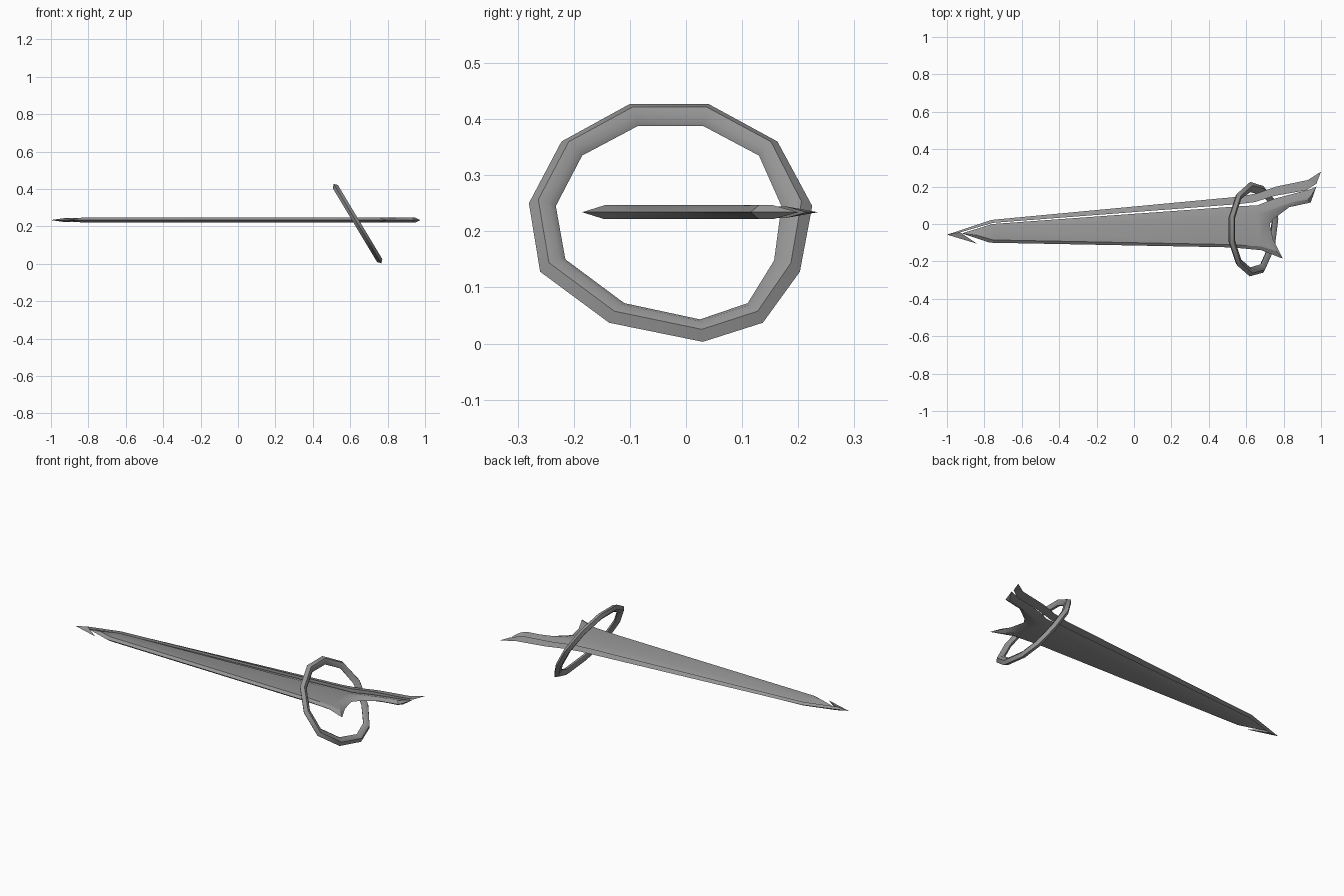
import bpy
import bmesh
import math
from mathutils import Vector

cube = bpy.data.objects.get("Cube")
if cube:
    bpy.data.objects.remove(cube)

MID_Z = 0.234
HALF = 0.0125

steel = bpy.data.materials.new("grey_steel")
steel.use_nodes = True
steel.diffuse_color = (0.3, 0.3, 0.3, 1)
steel.node_tree.nodes["Principled BSDF"].inputs["Base Color"].default_value = (0.3, 0.3, 0.3, 1)


def finish(name, bm, angle):
    """Weld, orient and shade a part, then link it to the scene."""
    bmesh.ops.remove_doubles(bm, verts=bm.verts, dist=0.0005)
    bmesh.ops.recalc_face_normals(bm, faces=bm.faces)
    mesh = bpy.data.meshes.new(name)
    bm.to_mesh(mesh)
    bm.free()
    mesh.materials.append(steel)
    obj = bpy.data.objects.new(name, mesh)
    bpy.context.collection.objects.link(obj)
    bpy.ops.object.select_all(action="DESELECT")
    obj.select_set(True)
    bpy.context.view_layer.objects.active = obj
    bpy.ops.object.shade_smooth_by_angle(angle=math.radians(angle))
    return obj


def loop(bm, points, z):
    return [bm.verts.new((x, y, z)) for x, y in points]


def bridge(bm, a, b, closed=True):
    n = len(a)
    for i in range(n if closed else n - 1):
        j = (i + 1) % n
        bm.faces.new((a[i], a[j], b[j], b[i]))


# Main blade: sharp outline bevelled up to a flat centre on both sides
edge = [(-.92, -.05), (-.757, 0), (.565, .095), (.66, .10), (.75, .135), (.94, .185),
        (.975, .20), (.945, .115), (.83, .09), (.75, .03), (.725, 0), (.745, -.085),
        (.795, -.185), (.68, -.14), (.52, -.125), (-.77, -.10)]
flat = [(-.84, -.06), (-.74, -.02), (.53, .05), (.66, .055), (.75, .085), (.93, .14),
        (.95, .155), (.93, .13), (.82, .11), (.73, .06), (.69, 0), (.71, -.085),
        (.76, -.145), (.68, -.12), (.52, -.11), (-.755, -.085)]
bm = bmesh.new()
rim = loop(bm, edge, MID_Z)
for side in (1, -1):
    face = loop(bm, flat, MID_Z + side * HALF)
    bridge(bm, rim, face)
    bm.faces.new(face)
finish("main_blade", bm, 25)

# Back blade: a wedge, sharp on the outside and thick on the inside, with a hooked tip
outer = [(-.84, -.105), (-1, -.057), (-.76, .022), (.57, .147), (.66, .165),
         (.76, .20), (.93, .235), (1, .28)]
inner = [(-.84, -.105), (-.93, -.045), (-.755, .006), (.555, .106), (.645, .117),
         (.75, .15), (.92, .18), (.975, .215)]
bm = bmesh.new()
sharp = loop(bm, outer, MID_Z)
top = loop(bm, inner, MID_Z + HALF * .8)
low = loop(bm, inner, MID_Z - HALF * .8)
for ends in (0, -1):
    top[ends].co.z = low[ends].co.z = MID_Z
bridge(bm, sharp, top, False)
bridge(bm, top, low, False)
bridge(bm, low, sharp, False)
bmesh.ops.triangulate(bm, faces=bm.faces)
bmesh.ops.dissolve_degenerate(bm, edges=bm.edges, dist=0.0005)
finish("back_blade", bm, 25)

# Tilted guard ring: a faceted loop with a soft six-sided section
ring_out = [(-.10, .427), (.04, .427), (.163, .36), (.225, .245), (.203, .128), (.137, .037),
            (.03, .003), (-.137, .037), (-.26, .128), (-.28, .25), (-.222, .36)]
ring_in = [(-.085, .388), (.03, .388), (.13, .335), (.17, .245), (.157, .148), (.11, .072),
           (.025, .043), (-.11, .072), (-.215, .15), (-.232, .245), (-.185, .335)]
section = [(0, 0), (.35, 1), (.75, .8), (1, 0), (.75, -.8), (.35, -1)]
normal = Vector((.855, 0, .52))


def on_ring(p):
    return Vector((.512 + (.427 - p[1]) * .6, p[0], p[1]))


bm = bmesh.new()
rings = []
for t, h in section:
    rings.append([bm.verts.new(on_ring(a).lerp(on_ring(b), t) + normal * h * .016)
                  for a, b in zip(ring_out, ring_in)])
for a, b in zip(rings, rings[1:] + rings[:1]):
    bridge(bm, a, b)
finish("guard_ring", bm, 50)
